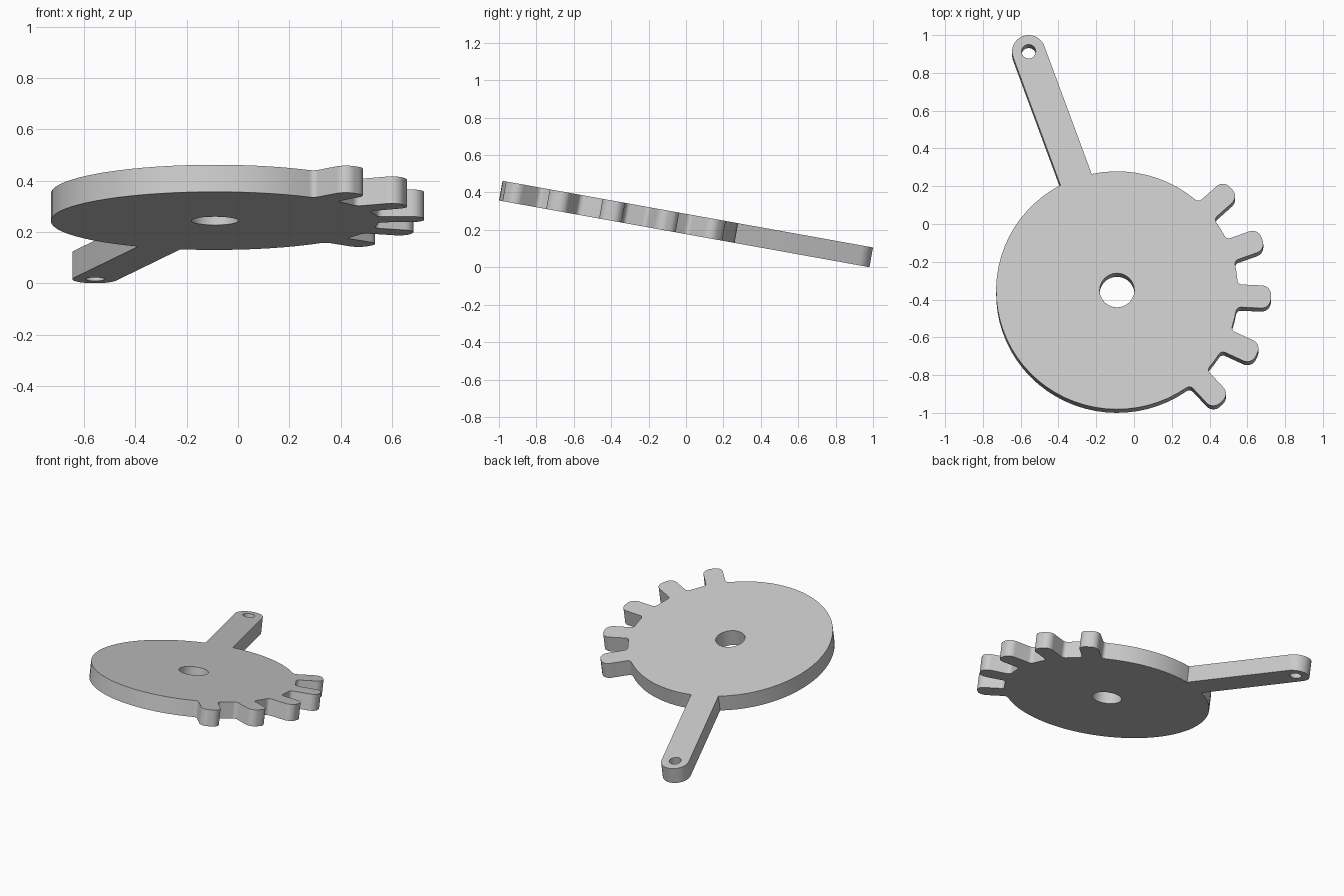
import bpy, bmesh
from math import radians, degrees, sin, cos, asin, sqrt, pi
from mathutils import Vector

cube = bpy.data.objects.get("Cube")
if cube:
    bpy.data.objects.remove(cube, do_unlink=True)

# Main dimensions of the flat plate, measured from the disc centre
DISC, TIP, THICK, TILT = 0.64, 0.816, 0.107, 10.2
TOOTH_HALF, FILLET, CORNER = 0.061, 0.026, 0.05
ARM_ANGLE, ARM_LEN, ARM_HALF = 110, 1.367, 0.088
TEETH = [-2.6 + 22.4 * i for i in range(-2, 3)]


def arc(cx, cy, r, a0, a1, n):
    """Points on an arc, angles in degrees."""
    return [Vector((cx + r * cos(radians(a0 + (a1 - a0) * i / n)),
                    cy + r * sin(radians(a0 + (a1 - a0) * i / n)))) for i in range(n + 1)]


def turn(points, deg):
    c, s = cos(radians(deg)), sin(radians(deg))
    return [Vector((p.x * c - p.y * s, p.x * s + p.y * c)) for p in points]


def tooth_profile():
    """Rounded tooth pointing along +x with filleted roots, and its half angle."""
    side = TOOTH_HALF + FILLET
    half = degrees(asin(side / (DISC + FILLET)))
    root_x = sqrt((DISC + FILLET) ** 2 - side ** 2)
    lower = arc(root_x, -side, FILLET, 180 - half, 90, 6)
    lower += arc(TIP - CORNER, CORNER - TOOTH_HALF, CORNER, -90, 0, 8)
    upper = [Vector((p.x, -p.y)) for p in reversed(lower)]
    return lower + upper, half


def arm_profile():
    """Straight arm with a round end, pointing along +x."""
    half = degrees(asin(ARM_HALF / DISC))
    root_x = sqrt(DISC ** 2 - ARM_HALF ** 2)
    pts = [Vector((root_x, -ARM_HALF))]
    pts += arc(ARM_LEN, 0, ARM_HALF, -90, 90, 20)
    return pts + [Vector((root_x, ARM_HALF))], half


# Outline: features in order round the disc, joined by arcs of the rim
tooth, tooth_half = tooth_profile()
arm, arm_half = arm_profile()
features = [(a, tooth, tooth_half) for a in TEETH] + [(ARM_ANGLE, arm, arm_half)]
outline = []
for i, (angle, profile, half) in enumerate(features):
    outline += turn(profile, angle)
    nxt = features[(i + 1) % len(features)]
    start = angle + half
    end = nxt[0] - nxt[2] + (360 if i == len(features) - 1 else 0)
    n = max(2, round((end - start) / 5))
    outline += arc(0, 0, DISC, start, end, n)[1:-1]

# Centre bore and pin hole at the arm end
bore = arc(0, 0, 0.092, 0, 360, 24)[:-1]
pin = turn(arc(ARM_LEN, 0, 0.038, 0, 360, 16)[:-1], ARM_ANGLE)

# Fill the outline around the holes
bm = bmesh.new()
for loop in (outline, bore, pin):
    verts = [bm.verts.new((p.x, p.y, 0)) for p in loop]
    for a, b in zip(verts, verts[1:] + verts[:1]):
        bm.edges.new((a, b))
bmesh.ops.remove_doubles(bm, verts=bm.verts[:], dist=0.0005)
bmesh.ops.triangle_fill(bm, use_beauty=True, use_dissolve=False,
                        edges=bm.edges[:], normal=(0, 0, 1))
bm.normal_update()
for f in bm.faces:
    if f.normal.z < 0:
        f.normal_flip()
mesh = bpy.data.meshes.new("sector_gear_lever")
bm.to_mesh(mesh)
bm.free()

plate = bpy.data.objects.new("sector_gear_lever", mesh)
bpy.context.collection.objects.link(plate)
bpy.ops.object.select_all(action="DESELECT")
plate.select_set(True)
bpy.context.view_layer.objects.active = plate

# Thickness below the top face, then the tilted stance
solid = plate.modifiers.new("thickness", "SOLIDIFY")
solid.thickness = THICK
solid.offset = -1
bpy.ops.object.modifier_apply(modifier=solid.name)
bpy.ops.object.shade_smooth_by_angle(angle=radians(30))
plate.rotation_euler = (-radians(TILT), 0, 0)
plate.location = (-0.09, -0.351, 0.349)

# Plain grey
grey = bpy.data.materials.new("plain_grey")
grey.use_nodes = True
colour = (0.6, 0.6, 0.6, 1)
grey.diffuse_color = colour
for node in grey.node_tree.nodes:
    if node.type == "BSDF_PRINCIPLED":
        node.inputs["Base Color"].default_value = colour
mesh.materials.append(grey)
